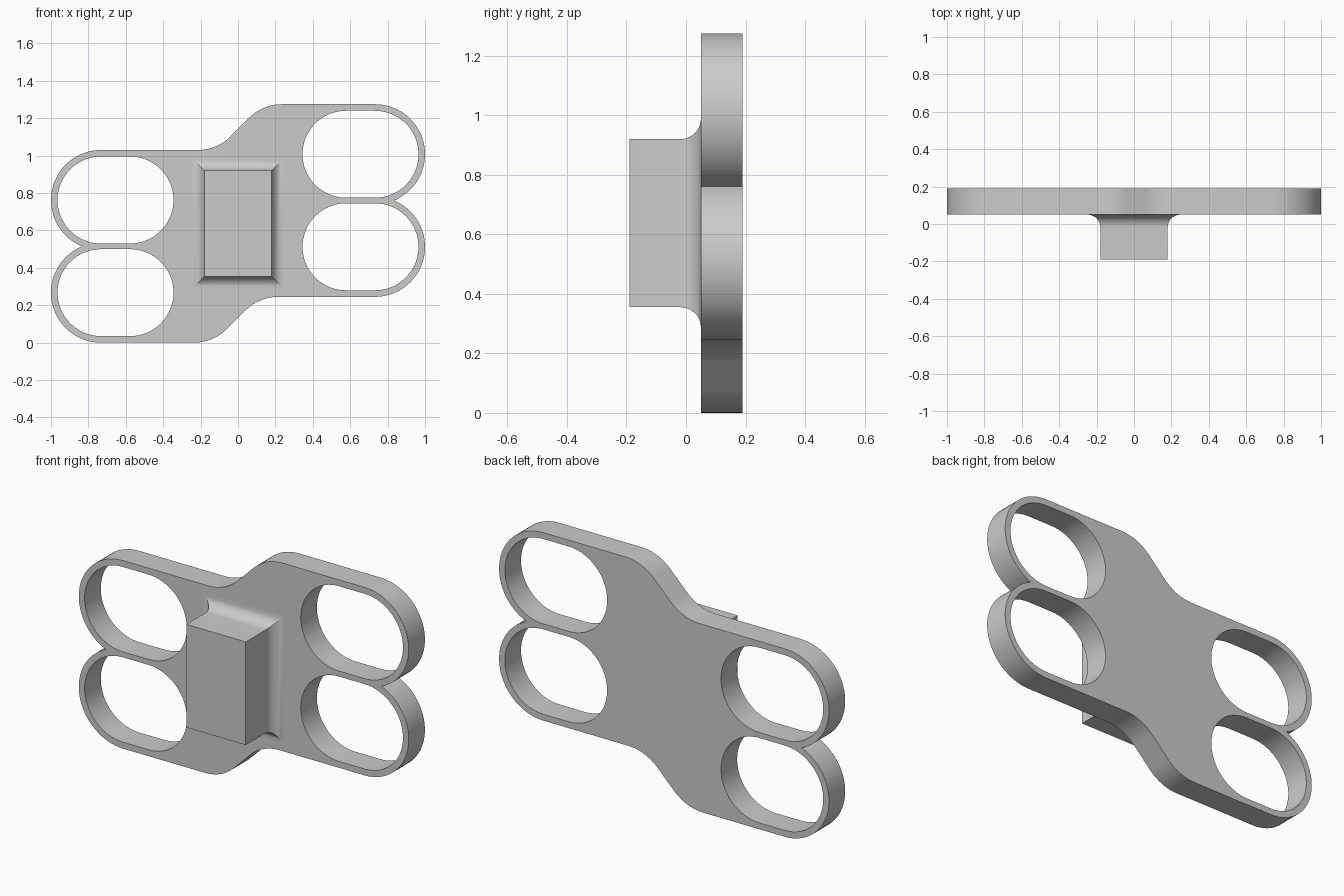
import bpy, bmesh
from math import sin, cos, asin, radians, degrees, pi

cube = bpy.data.objects.get("Cube")
if cube:
    bpy.data.objects.remove(cube)

grey = bpy.data.materials.new("plain grey")
grey.use_nodes = True
colour = (0.6, 0.6, 0.6, 1)
grey.diffuse_color = colour
grey.node_tree.nodes["Principled BSDF"].inputs["Base Color"].default_value = colour

HEIGHT = 1.275
FRONT, BACK = 0.05, 0.19       # plate faces in y
LOBE, HOLE = 0.2675, 0.2325    # outer and inner ring radii
LOBE_X, HOLE_X = 0.7325, 0.5775
LOW, HIGH = LOBE, 0.7625       # left ring centre heights


def arc(cx, cz, r, start, end, steps):
    """Points on an arc, angles in degrees."""
    angles = [radians(start + (end - start) * i / steps) for i in range(steps + 1)]
    return [(cx + r * cos(a), cz + r * sin(a)) for a in angles]


def half_turn(points):
    return [(-x, HEIGHT - z) for x, z in points]


def finish(bm, name):
    bmesh.ops.recalc_face_normals(bm, faces=bm.faces)
    mesh = bpy.data.meshes.new(name)
    bm.to_mesh(mesh)
    bm.free()
    mesh.materials.append(grey)
    ob = bpy.data.objects.new(name, mesh)
    bpy.context.collection.objects.link(ob)
    bpy.ops.object.select_all(action='DESELECT')
    ob.select_set(True)
    bpy.context.view_layer.objects.active = ob
    bpy.ops.object.shade_smooth_by_angle(angle=radians(30))
    return ob


# Upper half of the outline: left lobe, S-shaped step, right lobe
notch = degrees(asin((HIGH - LOW) / 2 / LOBE))
left_top = HIGH + LOBE
bend, mid = 0.25, 0.01
reach = bend * sin(pi / 4) + (HEIGHT - left_top) / 2 - bend * (1 - cos(pi / 4))
upper = arc(-LOBE_X, HIGH, LOBE, 180 + notch, 90, 32)
upper += arc(mid - reach, left_top + bend, bend, -90, -45, 10)
upper += arc(mid + reach, HEIGHT - bend, bend, 135, 90, 10)
upper += arc(LOBE_X, HEIGHT - LOW, LOBE, 90, -notch, 32)
outline = upper[:-1] + half_turn(upper)[:-1]

# Four slotted holes, the right pair being the left pair turned round
holes = []
for z in (LOW, HIGH):
    slot = arc(-LOBE_X, z, HOLE, 90, 270, 32) + arc(-HOLE_X, z, HOLE, -90, 90, 32)
    holes += [slot, half_turn(slot)]

# Plate
bm = bmesh.new()
for loop in [outline] + holes:
    verts = [bm.verts.new((x, FRONT, z)) for x, z in loop]
    for i, v in enumerate(verts):
        bm.edges.new((verts[i - 1], v))
bmesh.ops.triangle_fill(bm, edges=bm.edges[:], use_beauty=True)
geom = bmesh.ops.extrude_face_region(bm, geom=bm.faces[:])["geom"]
for v in geom:
    if isinstance(v, bmesh.types.BMVert):
        v.co.y = BACK
finish(bm, "ring_plate")

# Block with a concave flare where it meets the plate
FLARE = 0.068
profile = [(-0.19, 0)]
for i in range(11):
    a = i / 10 * pi / 2
    profile.append((FRONT - FLARE + FLARE * sin(a), FLARE * (1 - cos(a))))
profile.append((FRONT + 0.01, FLARE))
bm = bmesh.new()
rings = []
for y, grow in profile:
    w, h = 0.18 + grow, 0.2825 + grow
    rings.append([bm.verts.new((sx * w, y, HEIGHT / 2 + sz * h))
                  for sx, sz in ((-1, -1), (1, -1), (1, 1), (-1, 1))])
for a, b in zip(rings, rings[1:]):
    for i in range(4):
        bm.faces.new((a[i - 1], a[i], b[i], b[i - 1]))
bm.faces.new(rings[0])
bm.faces.new(rings[-1])
finish(bm, "centre_block")
